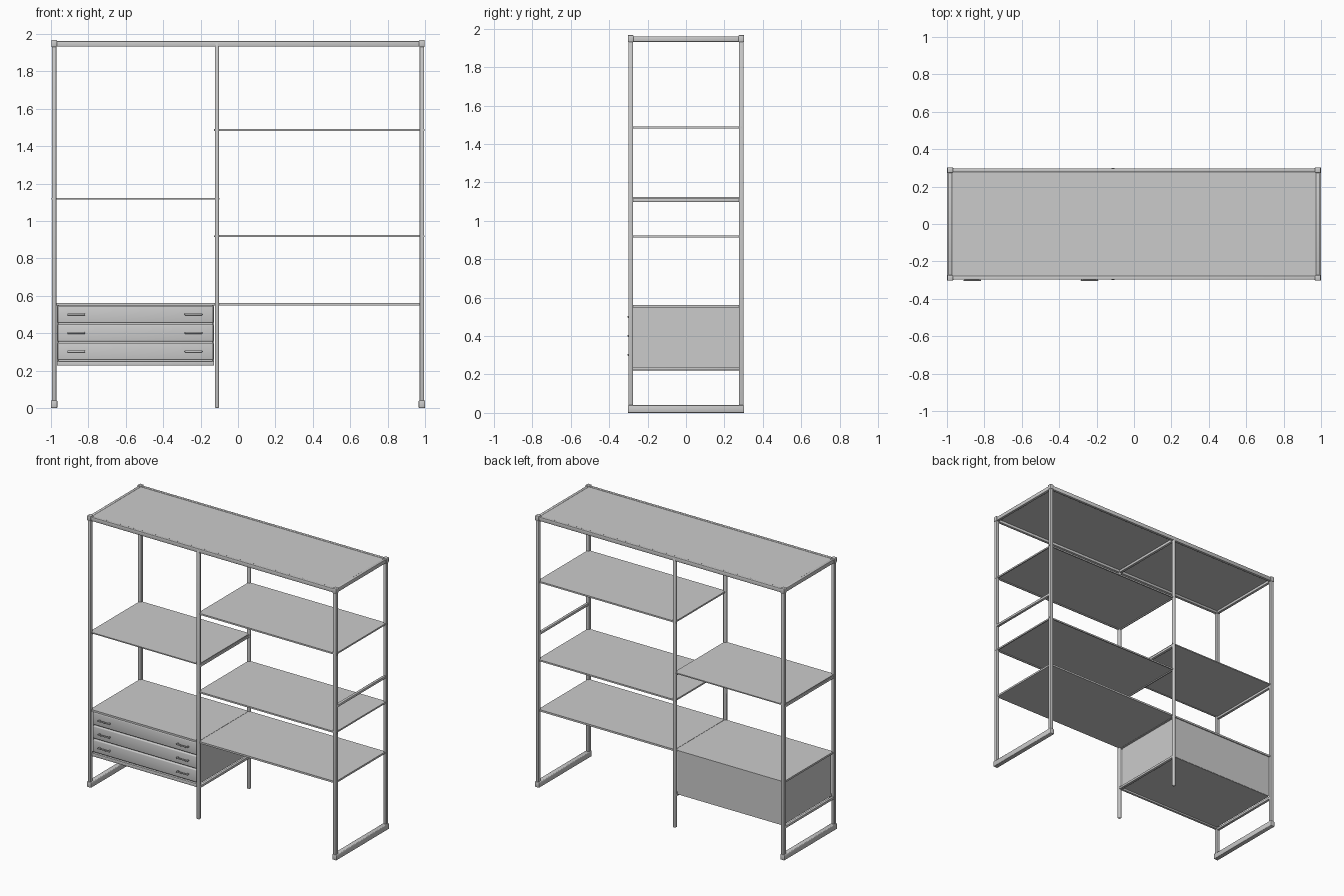
import bpy
import bmesh
import math

if "Cube" in bpy.data.objects:
    bpy.data.objects.remove(bpy.data.objects["Cube"])

grey = bpy.data.materials.new("light grey")
grey.diffuse_color = (0.6, 0.6, 0.6, 1)
grey.use_nodes = True
grey.node_tree.nodes["Principled BSDF"].inputs["Base Color"].default_value = grey.diffuse_color


def box(name, x0, x1, y0, y1, z0, z1, bevel=0.0, segments=2):
    bm = bmesh.new()
    bmesh.ops.create_cube(bm, size=1)
    for v in bm.verts:
        v.co = ((x0, x1)[v.co.x > 0], (y0, y1)[v.co.y > 0], (z0, z1)[v.co.z > 0])
    if bevel:
        bmesh.ops.bevel(bm, geom=bm.edges[:], offset=bevel, segments=segments,
                        profile=0.5, affect='EDGES')
    mesh = bpy.data.meshes.new(name)
    bm.to_mesh(mesh)
    bm.free()
    mesh.materials.append(grey)
    ob = bpy.data.objects.new(name, mesh)
    bpy.context.collection.objects.link(ob)
    if bevel:
        for p in mesh.polygons:
            p.use_smooth = True
    return ob


def rail_y(name, x, z0, z1, w=0.02):
    return box(name, x - w / 2, x + w / 2, -0.285, 0.285, z0, z1, 0.003)


MID = -0.113   # middle frame position
END = 0.983    # end frame position
PY = 0.288     # post depth position

# end frames: posts, feet, caps, side rails
for side, x in (("left", -END), ("right", END)):
    for depth, y in (("front", -PY), ("back", PY)):
        box(f"{side}_{depth}_post", x - .012, x + .012, y - .012, y + .012, .02, 1.95, .003)
        box(f"{side}_{depth}_cap", x - .015, x + .015, y - .015, y + .015, 1.93, 1.967, .004)
    box(f"{side}_foot_bar", x - .017, x + .017, -.303, .303, 0, .04, .004)
    rail_y(f"{side}_top_rail", x, 1.932, 1.96)
    rail_y(f"{side}_middle_rail", x, 1.098, 1.116)

# middle frame
for depth, y in (("front", -PY), ("back", PY)):
    box(f"middle_{depth}_post", MID - .011, MID + .011, y - .011, y + .011, 0, 1.95, .005)
rail_y("middle_top_rail", MID, 1.93, 1.95)
rail_y("middle_shelf_rail", MID, 1.098, 1.116)

# top frame and panel
for depth, y in (("front", -PY), ("back", PY)):
    box(f"top_{depth}_rail", -END, END, y - .01, y + .01, 1.932, 1.961, .003)
box("top_panel", -END, END, -.285, .285, 1.95, 1.958)


# thin shelves with folded lips
def shelf(name, x0, x1, top, thick):
    box(name, x0, x1, -.283, .283, top - .004, top)
    for depth, y in (("front", -.287), ("back", .287)):
        box(f"{name}_{depth}_lip", x0, x1, y - .004, y + .004, top - thick, top)
    for side, x in (("left", x0), ("right", x1)):
        box(f"{name}_{side}_lip", x - .004, x + .004, -.285, .285, top - thick, top)
        # pegs through the posts
        for depth, y in (("front", -PY), ("back", PY)):
            box(f"{name}_{side}_{depth}_peg", x - .014, x + .014, y - .004, y + .004,
                top - thick, top - .001)


shelf("right_upper_shelf", MID, END, 1.492, .011)
shelf("right_lower_shelf", MID, END, .924, .011)
shelf("left_shelf", -END, MID, 1.123, .008)

# long desk-height shelf in two halves
for name, x0, x1 in (("left", -END, MID - .001), ("right", MID + .001, END)):
    box(f"{name}_main_shelf", x0, x1, -.287, .287, .548, .561)

# drawer cabinet
CX0, CX1 = -.968, -.128
rail_y("left_cabinet_rail", -END, .222, .24)
rail_y("middle_cabinet_rail", MID, .222, .24)
box("cabinet_front_rail", CX0, CX1, -.29, -.272, .226, .25, .002)
box("cabinet_bottom", CX0, CX1, -.272, .278, .238, .25)
box("cabinet_left_side", CX0, CX0 + .01, -.275, .278, .24, .548)
box("cabinet_right_side", CX1 - .01, CX1, -.275, .278, .24, .548)
box("cabinet_back", CX0, CX1, .27, .28, .24, .548)

# drawers with bar handles
for i, z in enumerate((.302, .401, .500)):
    box(f"drawer_front_{i + 1}", CX0 + .004, CX1 - .004, -.286, -.262,
        z - .046, z + .046, .007, 3)
    for side, x in (("left", -.865), ("right", -.238)):
        box(f"drawer_{i + 1}_{side}_handle", x - .047, x + .047, -.304, -.298,
            z - .005, z + .005, .002)
        for s in (-1, 1):
            px = x + s * .04
            box(f"drawer_{i + 1}_{side}_handle_stem", px - .004, px + .004,
                -.3, -.28, z - .004, z + .004)
